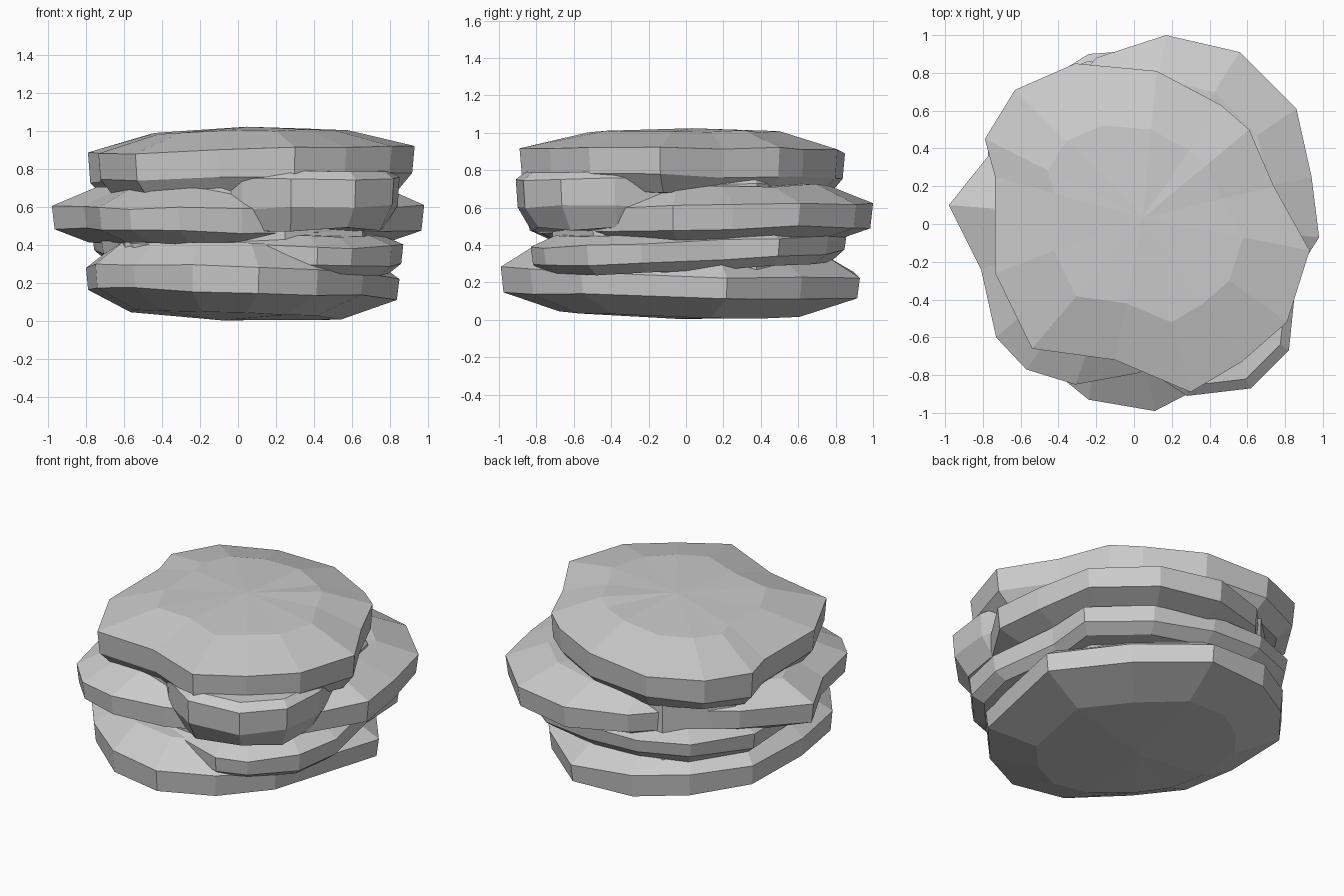
import bpy, bmesh, random
from mathutils import Vector

random.seed(4)


def slab(name, outline, under, low, high, over, tilt=(0, 0), inset=(0.78, 0.78), dome=0.01):
    """Faceted stone layer: bevelled disc with an irregular outline.
    under/low/high/over are the heights of its four rings."""
    bm = bmesh.new()
    n = len(outline)
    c = sum((Vector(p) for p in outline), Vector((0, 0))) / n
    rings = []
    for z, s, jit in ((under, inset[0], .01), (low, 0.985, .012),
                      (high, 1.0, .01), (over, inset[1], .008)):
        ring = []
        for p in outline:
            q = c + (Vector(p) - c) * s
            dz = tilt[0] * q.x + tilt[1] * q.y + random.uniform(-jit, jit)
            ring.append(bm.verts.new((q.x, q.y, max(z + dz, 0.0))))
        rings.append(ring)
    for a, b in zip(rings, rings[1:]):
        for i in range(n):
            j = (i + 1) % n
            bm.faces.new((a[i], a[j], b[j], b[i]))
    # slightly domed caps
    for ring, z in ((rings[0], under - dome), (rings[3], over + dome)):
        mid = bm.verts.new((c.x, c.y, max(z, 0.0)))
        for i in range(n):
            bm.faces.new((ring[i], ring[(i + 1) % n], mid))
    bmesh.ops.recalc_face_normals(bm, faces=bm.faces)
    me = bpy.data.meshes.new(name)
    bm.to_mesh(me)
    bm.free()
    ob = bpy.data.objects.new(name, me)
    bpy.context.collection.objects.link(ob)
    return ob


# base stone, rounded underneath, sloping up towards the layers above
slab("bottom_slab",
     [(0.11, -0.99), (0.42, -0.83), (0.66, -0.56), (0.85, 0.22), (0.54, 0.62),
      (0.17, 0.93), (-0.24, 0.9), (-0.53, 0.72), (-0.77, 0.42),
      (-0.8, -0.05), (-0.75, -0.42), (-0.55, -0.68), (-0.24, -0.93)],
     0.035, 0.135, 0.26, 0.39, tilt=(-0.03, -0.025), inset=(0.67, 0.78), dome=0.03)

# ledge above the base, overhanging at the front right and back left
slab("lower_ledge",
     [(0.1, -0.74), (0.42, -0.83), (0.6, -0.76), (0.81, -0.53), (0.87, -0.24),
      (0.79, 0.2), (0.8, 0.5), (0.48, 0.76), (0.1, 0.86), (-0.25, 0.86), (-0.55, 0.74),
      (-0.77, 0.4), (-0.72, -0.1), (-0.55, -0.48), (-0.25, -0.68)],
     0.28, 0.335, 0.43, 0.485, tilt=(-0.02, 0.045), inset=(0.9, 0.84))

# widest layer, with pointed left and right ends and a notch at the back left
slab("middle_slab",
     [(0.02, -0.79), (0.42, -0.64), (0.74, -0.45), (0.98, -0.07), (0.94, 0.25),
      (0.86, 0.61), (0.56, 0.91), (0.17, 1.0), (-0.2, 0.88), (-0.42, 0.63),
      (-0.7, 0.45), (-0.98, 0.1), (-0.81, -0.24), (-0.73, -0.6),
      (-0.57, -0.77), (-0.31, -0.85)],
     0.415, 0.485, 0.605, 0.71, tilt=(0.0, 0.015), inset=(0.8, 0.76))

# step under the front right of the cap stone
slab("upper_ledge",
     [(0.02, -0.74), (0.28, -0.91), (0.62, -0.87), (0.82, -0.67), (0.85, -0.38),
      (0.72, 0.1), (0.4, 0.5), (0.0, 0.55), (-0.35, 0.3), (-0.35, -0.2), (-0.2, -0.5)],
     0.48, 0.595, 0.745, 0.785, tilt=(0.01, 0.0), inset=(0.87, 0.92))

# cap stone
slab("top_slab",
     [(0.3, -0.89), (0.57, -0.73), (0.81, -0.52), (0.93, -0.14), (0.74, 0.2),
      (0.61, 0.5), (0.46, 0.63), (0.12, 0.81), (-0.31, 0.85), (-0.63, 0.71),
      (-0.79, 0.45), (-0.735, 0.25), (-0.735, -0.26), (-0.54, -0.66), (-0.1, -0.72)],
     0.67, 0.755, 0.9, 1.0, tilt=(0.022, 0.0), inset=(0.89, 0.6), dome=0.024)

# recessed stone filling the gaps between layers
slab("core",
     [(0.25, -0.72), (0.66, -0.5), (0.76, -0.1), (0.66, 0.38), (0.4, 0.6), (0.05, 0.76),
      (-0.35, 0.74), (-0.66, 0.44), (-0.69, 0.0), (-0.6, -0.42), (-0.3, -0.63)],
     0.12, 0.2, 0.72, 0.8, inset=(0.9, 0.9))
